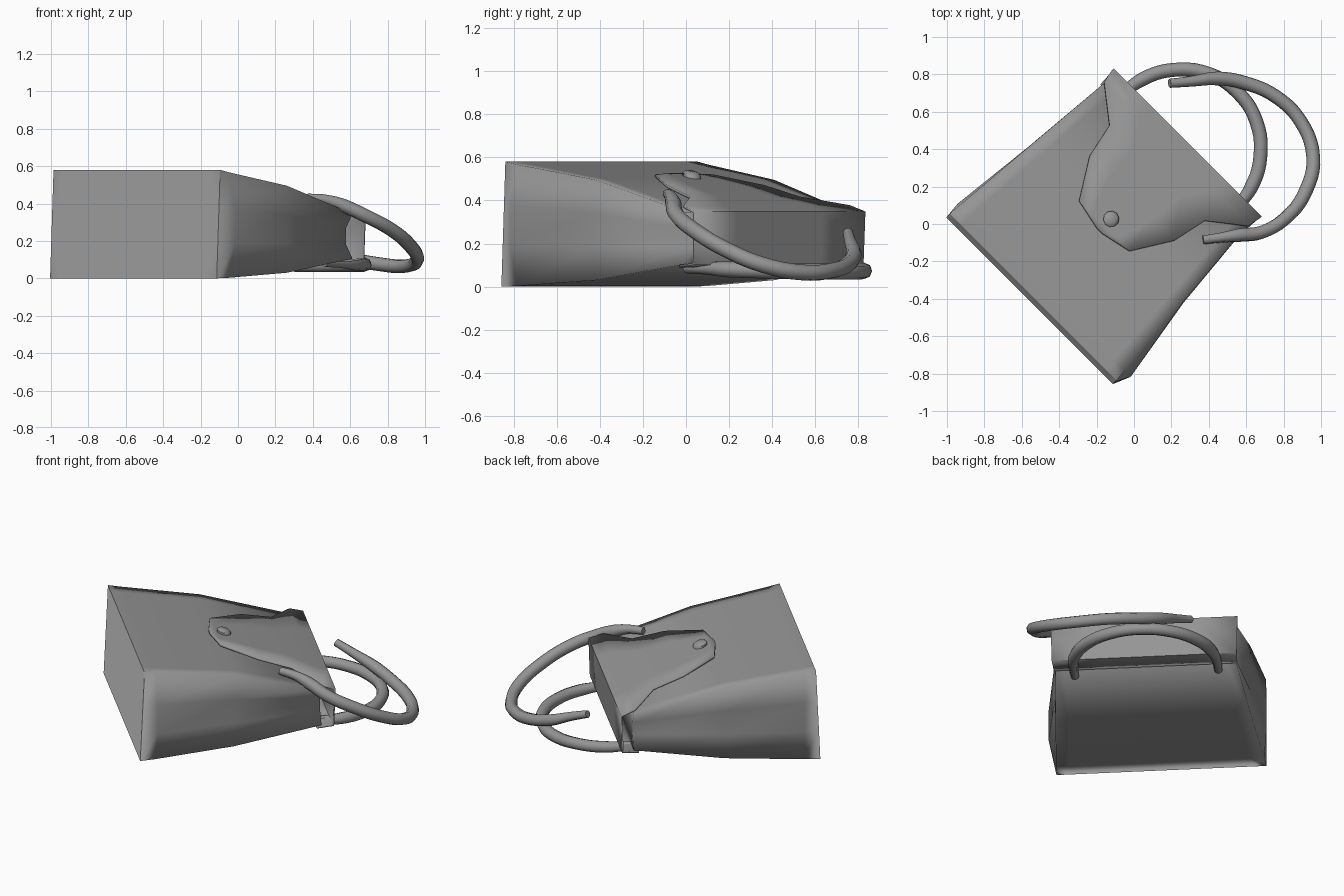
import bpy, bmesh, math
from mathutils import Vector

cube = bpy.data.objects.get("Cube")
if cube:
    bpy.data.objects.remove(cube, do_unlink=True)

leather = bpy.data.materials.new("grey leather")
leather.use_nodes = True
GREY = (0.30, 0.30, 0.30, 1)
leather.diffuse_color = GREY
leather.node_tree.nodes["Principled BSDF"].inputs["Base Color"].default_value = GREY

CENTRE = -0.105          # sideways offset of the bag's centre line
R = math.sqrt(0.5)


def place(u, v, z):
    """u runs from the base of the bag to its mouth, v across it."""
    v += CENTRE
    return Vector(((u + v) * R, (u - v) * R, z))


def finish(name, bm, smooth=180):
    bmesh.ops.recalc_face_normals(bm, faces=bm.faces[:])
    mesh = bpy.data.meshes.new(name)
    bm.to_mesh(mesh)
    bm.free()
    obj = bpy.data.objects.new(name, mesh)
    bpy.context.collection.objects.link(obj)
    mesh.materials.append(leather)
    bpy.ops.object.select_all(action="DESELECT")
    obj.select_set(True)
    bpy.context.view_layer.objects.active = obj
    bpy.ops.object.shade_smooth_by_angle(angle=math.radians(smooth))
    return obj


def bridge(bm, rows, closed):
    """Quads between successive rows of vertices."""
    n = len(rows[0])
    for a, b in zip(rows, rows[1:]):
        for i in range(n if closed else n - 1):
            j = (i + 1) % n
            bm.faces.new((a[i], a[j], b[j], b[i]))


# Body: tapering box section, gussets bulge at the base and dent at the mouth
# u, half width, low z, high z, gusset bulge
sections = [(-0.686, 0.63, 0.0, 0.58, 0.0),
            (-0.59, 0.625, 0.003, 0.567, 0.045),
            (-0.11, 0.585, 0.03, 0.495, 0.005),
            (0.43, 0.54, 0.105, 0.345, -0.05)]
bm = bmesh.new()
rings = []
for k, (u, w, lo, hi, bulge) in enumerate(sections):
    left_bulge = min(bulge, bulge * 0.3) if bulge > 0 else bulge
    third = (hi - lo) / 3
    ring = [(-w, lo), (-0.87 * w, lo), (0.87 * w, lo), (w, lo),
            (w + bulge, lo + third), (w + bulge, hi - third),
            (w, hi), (0.87 * w, hi), (-0.87 * w, hi), (-w, hi),
            (-w - left_bulge, hi - third), (-w - left_bulge, lo + third)]
    tilt = 0.045 if k == 0 else 0
    rings.append([bm.verts.new(place(u + tilt * z, v, z)) for v, z in ring])
bridge(bm, rings, True)
base = bm.faces.new(rings[0])
bm.faces.new(rings[-1])
bmesh.ops.inset_region(bm, faces=[base], thickness=0.08)
finish("bag_body", bm)

# Flap: sheet wrapping from the back over the mouth and down the front
# u, half width, z
flap_rows = [(0.40, 0.55, 0.095), (0.50, 0.555, 0.105), (0.507, 0.56, 0.345),
             (0.424, 0.545, 0.372), (0.28, 0.36, 0.412), (0.09, 0.32, 0.465),
             (-0.12, 0.19, 0.515), (-0.157, 0.02, 0.522)]
bm = bmesh.new()
rows = [[bm.verts.new(place(u, w * t, z)) for t in (-1, -0.5, 0, 0.5, 1)]
        for u, w, z in flap_rows]
bridge(bm, rows, False)
flap = finish("front_flap", bm, 50)
solid = flap.modifiers.new("thickness", "SOLIDIFY")
solid.thickness = 0.012
solid.offset = 0

# Button: low domed stud on the flap
bm = bmesh.new()
stud = [[bm.verts.new(place(-0.067 + r * math.cos(a), r * math.sin(a),
                            z - 0.26 * r * math.cos(a)))
         for a in (math.tau * i / 10 for i in range(10))]
        for r, z in ((0.043, 0.49), (0.043, 0.522), (0.028, 0.534))]
bridge(bm, stud, True)
bm.faces.new(stud[-1])
finish("flap_button", bm, 50)


# Handles: round tubes with thinner tips
def handle(name, points):
    curve = bpy.data.curves.new(name, "CURVE")
    curve.dimensions = "3D"
    curve.bevel_depth = 0.037
    curve.bevel_resolution = 2
    curve.resolution_u = 5
    curve.use_fill_caps = True
    spline = curve.splines.new("BEZIER")
    spline.bezier_points.add(len(points) - 1)
    last = len(points) - 1
    for i, (bp, co) in enumerate(zip(spline.bezier_points, points)):
        bp.co = co
        bp.handle_left_type = bp.handle_right_type = "AUTO"
        bp.radius = 0.65 if i in (0, last) else 0.75 if i in (1, last - 1) else 1
    obj = bpy.data.objects.new(name, curve)
    bpy.context.collection.objects.link(obj)
    curve.materials.append(leather)
    bpy.ops.object.select_all(action="DESELECT")
    obj.select_set(True)
    bpy.context.view_layer.objects.active = obj
    bpy.ops.object.convert(target="MESH")
    bpy.ops.object.shade_smooth_by_angle(angle=math.radians(60))


handle("front_handle", [
    (0.19, 0.752, 0.25), (0.30, 0.762, 0.21), (0.45, 0.778, 0.15),
    (0.60, 0.752, 0.105), (0.76, 0.68, 0.075), (0.89, 0.55, 0.065),
    (0.958, 0.36, 0.10), (0.92, 0.18, 0.175), (0.82, 0.04, 0.26),
    (0.68, -0.045, 0.335), (0.56, -0.06, 0.39), (0.47, -0.072, 0.42),
    (0.37, -0.085, 0.43)])

half = [(0.33, 0.43, 0.085), (0.43, 0.43, 0.085), (0.58, 0.41, 0.08),
        (0.73, 0.33, 0.075), (0.85, 0.18, 0.07)]
handle("back_handle",
       [place(u, -v, z) for u, v, z in half] + [place(0.89, 0, 0.07)]
       + [place(*p) for p in reversed(half)])
